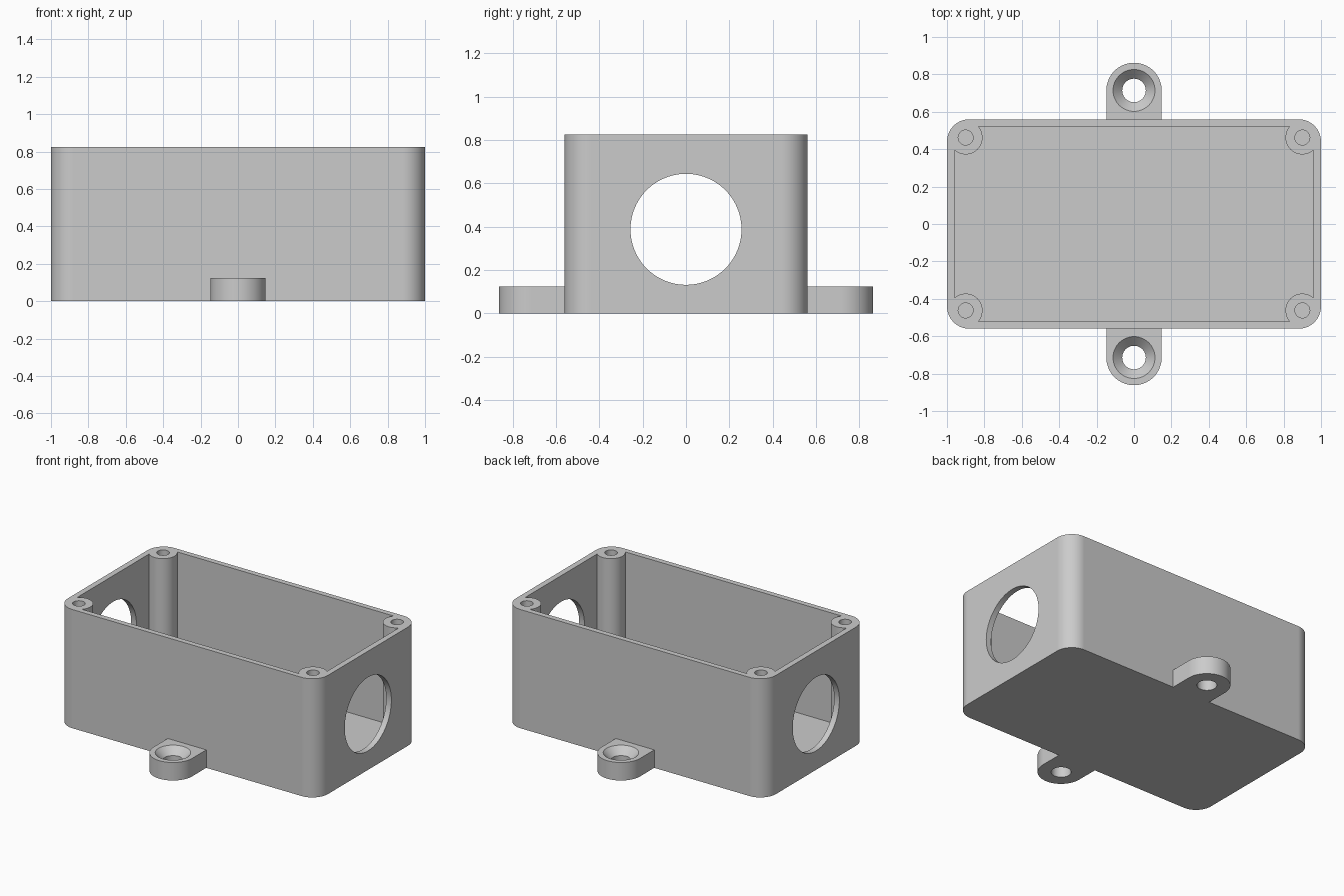
import bpy, bmesh
from math import pi, cos, sin
from mathutils import Matrix

if "Cube" in bpy.data.objects:
    bpy.data.objects.remove(bpy.data.objects["Cube"], do_unlink=True)

# Main sizes
HX, HY, H = 1.0, 0.56, 0.825
FLOOR = 0.062
BOSS_X, BOSS_Y = 0.9, 0.462
LUG_Y, LUG_R, LUG_H = 0.714, 0.148, 0.125
GREY = (0.6, 0.6, 0.6, 1)

grey = bpy.data.materials.new("plain_grey")
grey.use_nodes = True
grey.diffuse_color = GREY
grey.node_tree.nodes["Principled BSDF"].inputs["Base Color"].default_value = GREY


def make(name, bm):
    bmesh.ops.recalc_face_normals(bm, faces=bm.faces)
    mesh = bpy.data.meshes.new(name)
    bm.to_mesh(mesh)
    bm.free()
    mesh.materials.append(grey)
    ob = bpy.data.objects.new(name, mesh)
    bpy.context.collection.objects.link(ob)
    return ob


def prism(name, points, z0, z1):
    bm = bmesh.new()
    base = bm.faces.new([bm.verts.new((x, y, z0)) for x, y in points])
    up = bmesh.ops.extrude_face_region(bm, geom=[base])["geom"]
    bmesh.ops.translate(bm, vec=(0, 0, z1 - z0),
                        verts=[v for v in up if isinstance(v, bmesh.types.BMVert)])
    return make(name, bm)


def cylinder(name, centre, r_low, r_top, depth, segments=48, turn=None):
    bm = bmesh.new()
    matrix = Matrix.Translation(centre) @ (turn or Matrix())
    bmesh.ops.create_cone(bm, cap_ends=True, segments=segments, radius1=r_low,
                          radius2=r_top, depth=depth, matrix=matrix)
    return make(name, bm)


def arc(cx, cy, r, start, end, steps):
    return [(cx + r * cos(start + (end - start) * i / steps),
             cy + r * sin(start + (end - start) * i / steps)) for i in range(steps + 1)]


def cut(target, cutter):
    cutter.hide_render = True
    mod = target.modifiers.new("cut", 'BOOLEAN')
    mod.operation, mod.solver, mod.object = 'DIFFERENCE', 'EXACT', cutter
    bpy.context.view_layer.update()
    bpy.context.view_layer.objects.active = target
    bpy.ops.object.modifier_apply(modifier=mod.name)
    bpy.data.objects.remove(cutter, do_unlink=True)


def smooth(ob):
    bpy.ops.object.select_all(action='DESELECT')
    ob.select_set(True)
    bpy.context.view_layer.objects.active = ob
    bpy.ops.object.shade_smooth_by_angle(angle=pi / 6)
    # Keeps the large walls evenly flat beside the rounded edges
    mod = ob.modifiers.new("flat_walls", 'WEIGHTED_NORMAL')
    mod.keep_sharp, mod.weight = True, 100


corners = [(1, 1), (-1, 1), (-1, -1), (1, -1)]

# Outer shell with rounded upright edges
R = 0.12
outline = []
for i, (sx, sy) in enumerate(corners):
    outline += arc(sx * (HX - R), sy * (HY - R), R, i * pi / 2, (i + 1) * pi / 2, 16)
box = prism("enclosure_box", outline, 0, H)

# Cavity that leaves the four round screw posts standing
cavity = prism("cavity", [(sx * 0.96, sy * 0.522) for sx, sy in corners], FLOOR, H + 0.2)
for sx, sy in corners:
    cut(cavity, cylinder("post", (sx * BOSS_X, sy * BOSS_Y, 0.5), 0.09, 0.09, 2))
cut(box, cavity)

# Blind screw holes in the posts
for sx, sy in corners:
    cut(box, cylinder("screw_hole", (sx * BOSS_X, sy * BOSS_Y, H), 0.04, 0.04, 0.8, 32))

# Cable openings in both end walls
for side in (-1, 1):
    cut(box, cylinder("opening", (side * HX, 0, 0.388), 0.256, 0.256, 0.3, 96,
                      Matrix.Rotation(pi / 2, 4, 'Y')))
smooth(box)

# Mounting lugs with countersunk holes, front and back
SINK = 0.05
for name, side in (("front_mounting_lug", -1), ("back_mounting_lug", 1)):
    shape = [(LUG_R, HY)] + arc(0, LUG_Y, LUG_R, 0, pi, 32) + [(-LUG_R, HY)]
    lug = prism(name, [(x * side, y * side) for x, y in shape], 0, LUG_H)
    y = side * LUG_Y
    cut(lug, cylinder("through_hole", (0, y, 0), 0.063, 0.063, 1))
    # The cone runs past the top face at the same slope
    cut(lug, cylinder("countersink", (0, y, LUG_H), 0.063, 0.161, SINK * 2))
    smooth(lug)
